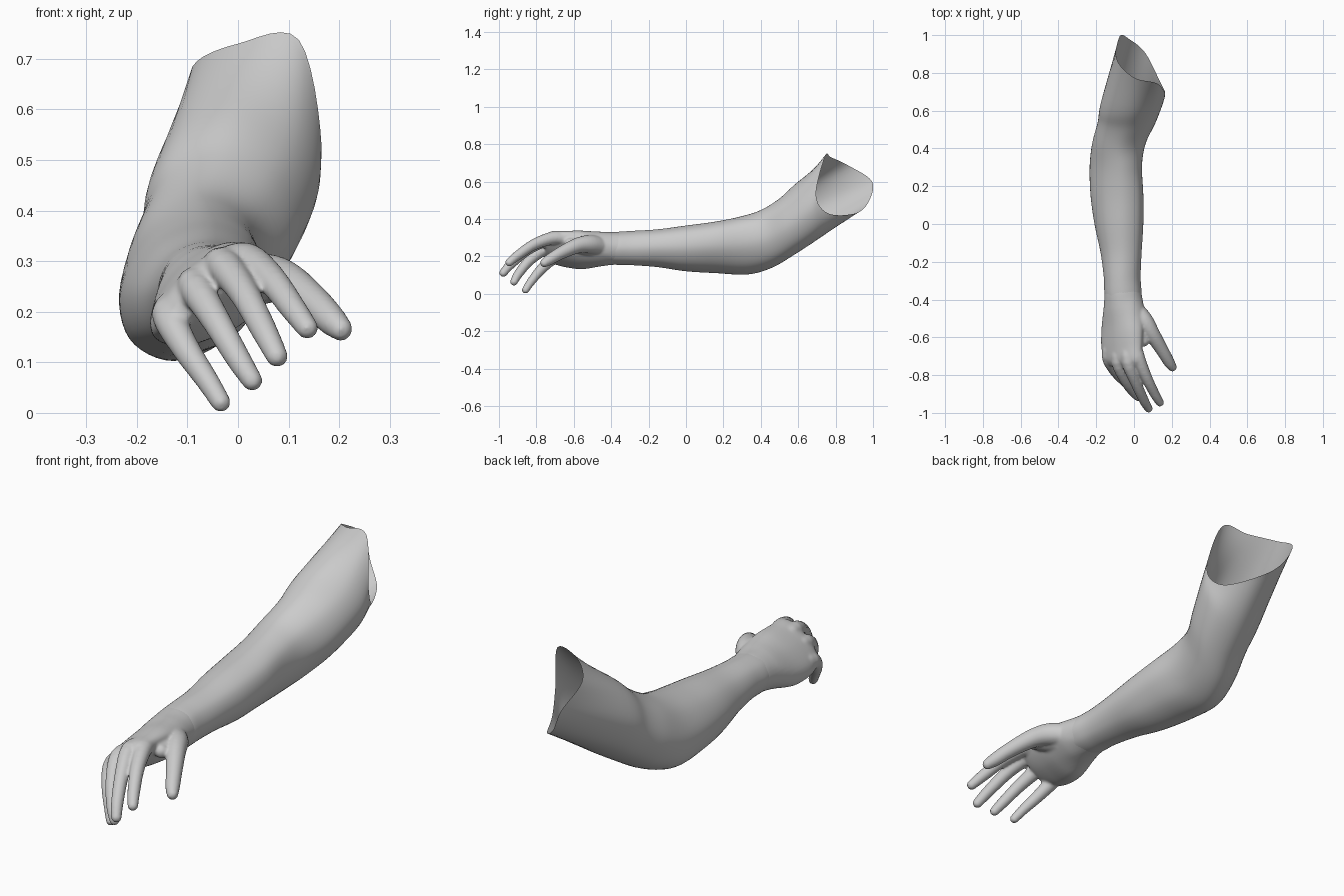
import bpy, bmesh, math
from mathutils import Vector, Matrix

if "Cube" in bpy.data.objects:
    bpy.data.objects.remove(bpy.data.objects["Cube"])

skin = bpy.data.materials.new("plain_grey")
skin.diffuse_color = (0.6, 0.6, 0.6, 1)
skin.use_nodes = True
skin.node_tree.nodes["Principled BSDF"].inputs["Base Color"].default_value = skin.diffuse_color


def crom(a, b, c, d, t):
    """Smooth curve between b and c."""
    return 0.5 * (2 * b + (c - a) * t + (2 * a - 5 * b + 4 * c - d) * t * t
                  + (3 * b - a - 3 * c + d) * t ** 3)


def refine(pts, n, closed=False):
    k, out = len(pts), []
    for i in range(k if closed else k - 1):
        if closed:
            q = [pts[(i + o) % k] for o in (-1, 0, 1, 2)]
        else:
            q = [pts[min(max(i + o, 0), k - 1)] for o in (-1, 0, 1, 2)]
        out += [crom(*q, s / n) for s in range(n)]
    return out if closed else out + [pts[-1]]


def ring(c, a, b):
    """Eight control points of an ellipse with half axes a and b."""
    c, a, b = Vector(c), Vector(a), Vector(b)
    return [c + a * math.cos(i * math.pi / 4) + b * math.sin(i * math.pi / 4)
            for i in range(8)]


def loft(bm, rings, n=6, around=6, caps=False):
    columns = [refine(col, n) for col in zip(*rings)]
    rows = [[bm.verts.new(p) for p in refine(list(r), around, True)]
            for r in zip(*columns)]
    m = len(rows[0])
    for r, s in zip(rows, rows[1:]):
        for j in range(m):
            k = (j + 1) % m
            bm.faces.new((r[j], s[j], s[k], r[k]))
    if caps:
        bm.faces.new(rows[0])
        bm.faces.new(rows[-1][::-1])


def tube(bm, pts):
    """Round finger from (x, y, z, radius) points, with ball ends."""
    pts = refine([Vector(p) for p in pts], 4)
    rings = []
    for i, p in enumerate(pts):
        t = (pts[min(i + 1, len(pts) - 1)] - pts[max(i - 1, 0)]).to_3d().normalized()
        a = t.cross(Vector((0, 0, 1))).normalized()
        rings.append(ring(p.to_3d(), a * p[3], a.cross(t) * p[3]))
    loft(bm, rings, 1, 3, True)
    for p in (pts[0], pts[-1]):
        bmesh.ops.create_uvsphere(bm, u_segments=20, v_segments=12, radius=p[3],
                                  matrix=Matrix.Translation(p.to_3d()))


def finish(bm, name):
    me = bpy.data.meshes.new(name)
    bm.to_mesh(me)
    bm.free()
    me.materials.append(skin)
    for f in me.polygons:
        f.use_smooth = True
    ob = bpy.data.objects.new(name, me)
    bpy.context.collection.objects.link(ob)
    return ob


# Arm: open sleeve from wrist to the cut end
# top y, top z, bottom y, bottom z, left x, right x, sideways lean
sections = [
    (-.42, .325, -.42, .160, -.150, .042, .00),
    (-.36, .332, -.36, .155, -.157, .040, .00),
    (-.28, .337, -.28, .153, -.160, .035, .00),
    (-.15, .345, -.15, .143, -.177, .040, .01),
    (.00, .365, .00, .121, -.208, .048, .02),
    (.15, .385, .16, .111, -.228, .047, .03),
    (.29, .413, .33, .104, -.232, .040, .03),
    (.40, .448, .46, .140, -.220, .062, .01),
    (.50, .510, .58, .210, -.192, .115, .00),
    (.60, .600, .71, .295, -.172, .158, .00),
]
rings = []
for ty, tz, by, bz, xl, xr, lean in sections:
    rings.append(ring(((xl + xr) / 2, (ty + by) / 2, (tz + bz) / 2),
                      ((xr - xl) / 2, 0, 0), (lean, (ty - by) / 2, (tz - bz) / 2)))
rim = [(.165, .695, .53), (.12, .745, .738), (0, .775, .73), (-.09, .87, .685),
       (-.075, .995, .60), (-.02, .975, .49), (.06, .905, .43), (.135, .76, .43)]
rings.append([Vector(p) for p in rim])
bm = bmesh.new()
loft(bm, rings)
finish(bm, "arm")

# Palm: rolled flattened sections (y, x, z, half width, half thickness, roll)
bm = bmesh.new()
palm = [(-.31, -.060, .245, .088, .082, 0), (-.37, -.058, .244, .099, .088, 5),
        (-.45, -.054, .240, .112, .088, 25), (-.55, -.060, .235, .132, .077, 40),
        (-.65, -.065, .240, .133, .060, 40), (-.72, -.060, .250, .122, .045, 40),
        (-.755, -.052, .250, .095, .026, 40)]
rings = []
for y, x, z, w, t, roll in palm:
    c, s = math.cos(math.radians(roll)), math.sin(math.radians(roll))
    rings.append(ring((x, y, z), (w * c, 0, w * s), (-t * s, 0, t * c)))
loft(bm, rings, caps=True)

# Fingers, thumb and thumb web
digits = [
    [(0, -.62, .285, .036), (.02, -.70, .300, .036), (.065, -.81, .265, .030),
     (.11, -.90, .205, .026), (.137, -.945, .168, .022)],
    [(-.035, -.62, .275, .036), (-.03, -.73, .292, .036), (.01, -.84, .240, .030),
     (.053, -.935, .160, .026), (.077, -.977, .112, .022)],
    [(-.075, -.62, .245, .036), (-.085, -.73, .250, .035), (-.045, -.83, .185, .029),
     (.0, -.895, .108, .025), (.028, -.920, .064, .021)],
    [(-.11, -.60, .21, .036), (-.137, -.70, .195, .034), (-.105, -.775, .130, .028),
     (-.06, -.83, .063, .023), (-.034, -.858, .021, .020)],
    [(-.01, -.44, .25, .050), (.05, -.51, .265, .050), (.095, -.58, .258, .042),
     (.15, -.67, .218, .034), (.185, -.730, .183, .030), (.203, -.757, .166, .024)],
    [(0, -.50, .25, .055), (.03, -.57, .262, .045), (.05, -.62, .268, .030)],
]
for d in digits:
    tube(bm, d)
bmesh.ops.recalc_face_normals(bm, faces=bm.faces[:])
hand = finish(bm, "hand")

# Fuse the hand parts into one soft skin
mod = hand.modifiers.new("fuse", 'REMESH')
mod.mode = 'VOXEL'
mod.voxel_size = 0.006
mod.use_smooth_shade = True
mod = hand.modifiers.new("soften", 'SMOOTH')
mod.factor = 0.5
mod.iterations = 8
